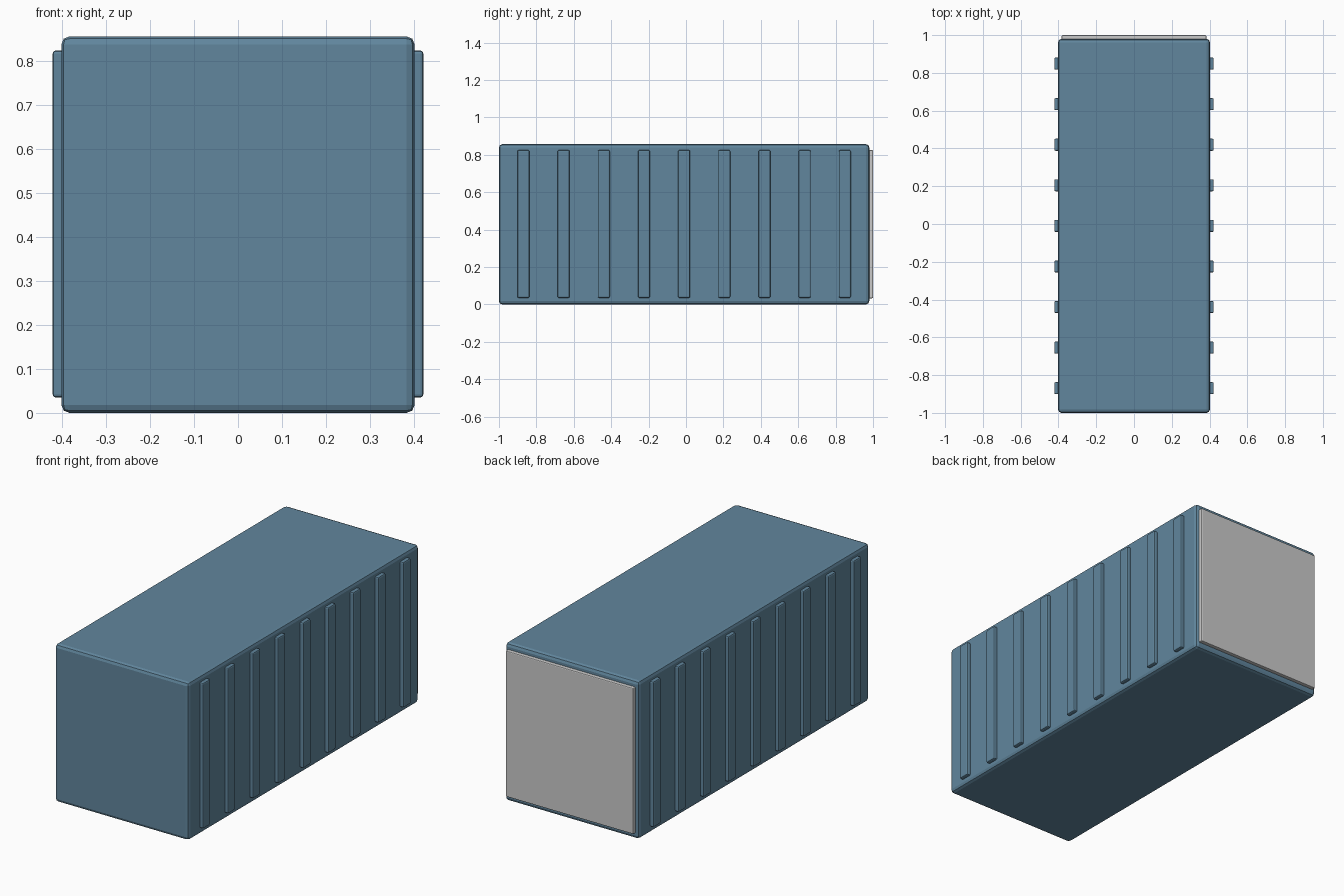
import bpy

if "Cube" in bpy.data.objects:
    bpy.data.objects.remove(bpy.data.objects["Cube"])

paint = bpy.data.materials.new("blue_paint")
paint.diffuse_color = (0.12, 0.24, 0.34, 1)
paint.use_nodes = True
paint.node_tree.nodes["Principled BSDF"].inputs["Base Color"].default_value = paint.diffuse_color


def box(name, lo, hi, bevel, segments, material=None):
    """Bevelled box between two opposite corners."""
    bpy.ops.mesh.primitive_cube_add(size=1, location=[(a + b) / 2 for a, b in zip(lo, hi)])
    ob = bpy.context.object
    ob.name = name
    ob.scale = [b - a for a, b in zip(lo, hi)]
    bpy.ops.object.transform_apply(location=False, rotation=False, scale=True)
    mod = ob.modifiers.new("edge_bevel", "BEVEL")
    mod.width = bevel
    mod.segments = segments
    if material:
        ob.data.materials.append(material)
    return ob


# Main container shell
box("container_body", (-0.402, -1.0, 0.0), (0.402, 0.98, 0.857), 0.018, 2, paint)

# Door panel on the back end
box("back_door", (-0.383, 0.96, 0.033), (0.383, 1.0, 0.825), 0.005, 2)

# Nine upright ribs along each side
for side, label in ((-1, "left"), (1, "right")):
    for i in range(9):
        y = -0.01 + (i - 4) * 0.2148
        x0, x1 = sorted((side * 0.382, side * 0.422))
        box(f"{label}_rib_{i + 1}", (x0, y - 0.032, 0.035), (x1, y + 0.032, 0.825),
            0.007, 2, paint)
